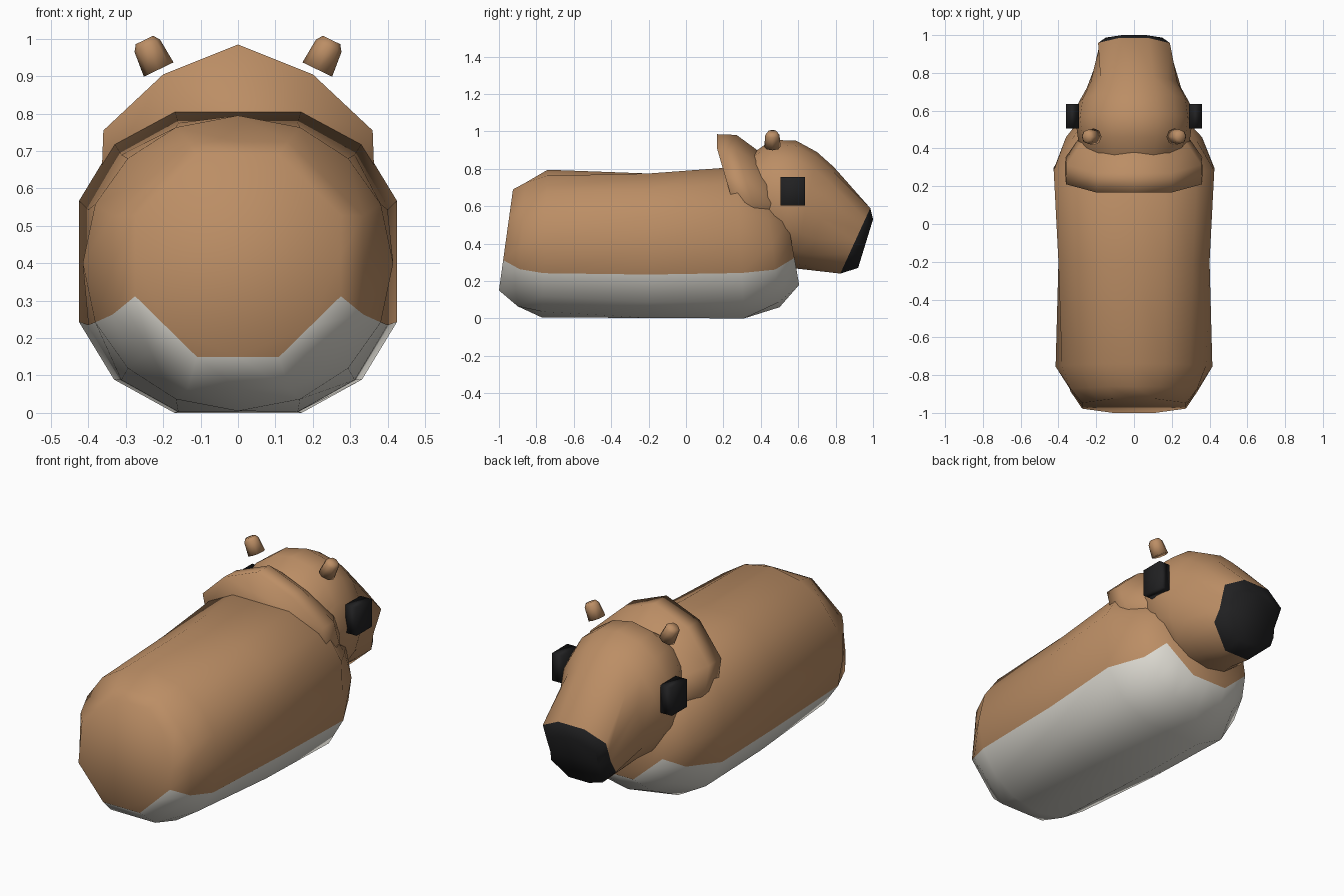
import bpy, bmesh, math
from mathutils import Vector

if "Cube" in bpy.data.objects:
    bpy.data.objects.remove(bpy.data.objects["Cube"])


def material(name, color):
    m = bpy.data.materials.new(name)
    m.diffuse_color = (*color, 1)
    m.use_nodes = True
    m.node_tree.nodes["Principled BSDF"].inputs["Base Color"].default_value = m.diffuse_color
    return m


brown = material("brown", (0.50, 0.27, 0.13))
white = material("belly_white", (0.72, 0.70, 0.64))
black = material("black", (0.015, 0.015, 0.016))


def section(quarter):
    """Turn a quarter outline four times into a 16-point section."""
    pts, q = [], quarter
    for _ in range(4):
        pts += q
        q = [(-z, x) for x, z in q]
    return pts


SOFT = section([(1, 0), (1, 0.4), (0.78, 0.78), (0.4, 1)])      # octagon, eased corners
SHARP = section([(1, 0), (1, 0.4), (0.7, 0.7), (0.4, 1)])       # plain octagon
POINT = section([(1, 0), (0.92, 0.4), (0.71, 0.71), (0.4, 0.92)])  # corner on top
N = [(0.95, 0), (0.98, 0.35), (1, 0.67), (0.42, 1)]             # broad-topped muzzle
MUZZLE = N + [(0, 1)] + [(-x, z) for x, z in N[::-1]] + SHARP[9:]


def section_ring(shape, w, bottom, top):
    """Cross-section between a bottom (y, z) and a top (y, z) point."""
    (yb, zb), (yt, zt) = bottom, top
    pts = []
    for u, v in shape:
        t = (v + 1) / 2
        pts.append((u * w, yb + (yt - yb) * t, zb + (zt - zb) * t))
    return pts


def smooth(ob, angle):
    bpy.ops.object.select_all(action='DESELECT')
    ob.select_set(True)
    bpy.context.view_layer.objects.active = ob
    bpy.ops.object.shade_smooth_by_angle(angle=math.radians(angle))


def loft(name, rings, mats, pick=None, angle=60):
    """Skin a list of equal rings, cap both ends; pick(segment, side) chooses the material."""
    bm = bmesh.new()
    vs = [[bm.verts.new(p) for p in r] for r in rings]
    n = len(rings[0])
    for i in range(len(vs) - 1):
        for j in range(n):
            k = (j + 1) % n
            f = bm.faces.new((vs[i][j], vs[i][k], vs[i + 1][k], vs[i + 1][j]))
            f.material_index = pick(i, j) if pick else 0
    for i, r in ((-1, vs[0]), (len(vs), vs[-1])):
        f = bm.faces.new(r)
        f.material_index = pick(i, -1) if pick else 0
    bmesh.ops.recalc_face_normals(bm, faces=bm.faces)
    me = bpy.data.meshes.new(name)
    bm.to_mesh(me)
    bm.free()
    for m in mats:
        me.materials.append(m)
    ob = bpy.data.objects.new(name, me)
    bpy.context.collection.objects.link(ob)
    smooth(ob, angle)
    return ob


# Body with pale belly: shape, width, bottom point, top point
body = [
    (SHARP, 0.275, (-1.00, 0.15), (-0.925, 0.69)),
    (SHARP, 0.335, (-0.90, 0.065), (-0.86, 0.725)),
    (POINT, 0.415, (-0.77, 0.005), (-0.74, 0.795)),
    (SOFT, 0.40, (-0.20, 0.003), (-0.20, 0.775)),
    (SOFT, 0.425, (0.31, 0.0), (0.27, 0.81)),
    (POINT, 0.36, (0.50, 0.06), (0.42, 0.73)),
    (SHARP, 0.265, (0.605, 0.18), (0.52, 0.66)),
]
loft("body", [section_ring(*r) for r in body], [brown, white],
     lambda i, j: 1 if 9 <= j <= 14 else 0)

# Head tapering to a black nose
head = [
    (POINT, 0.24, (0.36, 0.42), (0.315, 0.855)),
    (POINT, 0.295, (0.42, 0.35), (0.46, 0.955)),
    (POINT, 0.31, (0.51, 0.29), (0.59, 0.95)),
    (POINT, 0.295, (0.58, 0.268), (0.70, 0.89)),
    (POINT, 0.25, (0.65, 0.26), (0.79, 0.81)),
    (MUZZLE, 0.19, (0.825, 0.24), (0.985, 0.59)),
    (MUZZLE, 0.15, (0.92, 0.27), (1.0, 0.53)),
]
loft("head", [section_ring(*r) for r in head], [brown, black],
     lambda i, j: 1 if i >= 5 else 0)

# Raised ruff behind the head, its lower sides swept forward
half = [(0, 0.985), (0.2, 0.905), (0.36, 0.755), (0.365, 0.62), (0.27, 0.48)]
outline = half + [(-x, z) for x, z in half[:0:-1]]
ruff = []
for y, s in ((0.167, 1), (0.27, 0.99), (0.37, 0.8), (0.45, 0.62)):
    ruff.append([(x * s, y + max(0, 0.9 - z) * 0.3, 0.6 + (z - 0.6) * s) for x, z in outline])
loft("neck_ruff", ruff, [brown], angle=180)

for side, label in ((1, "right"), (-1, "left")):
    # Small horns hovering over the crown
    base, tip = Vector((side * 0.212, 0.462, 0.918)), Vector((side * 0.25, 0.462, 0.997))
    axis = (tip - base).normalized()
    across = Vector((0, 1, 0)).cross(axis)
    rings = []
    for t, r in ((0, 0.044), (0.8, 0.038), (1, 0.026)):
        c = base.lerp(tip, t)
        rings.append([c + r * (math.cos(a) * across + math.sin(a) * Vector((0, 1, 0)))
                      for a in (math.tau * k / 8 for k in range(8))])
    loft(label + "_horn", rings, [brown], angle=180)

    # Square block eyes
    bpy.ops.mesh.primitive_cube_add(size=1, location=(side * 0.326, 0.57, 0.68))
    eye = bpy.context.object
    eye.name = label + "_eye"
    eye.scale = (0.068, 0.13, 0.15)
    eye.data.materials.append(black)
    smooth(eye, 180)
